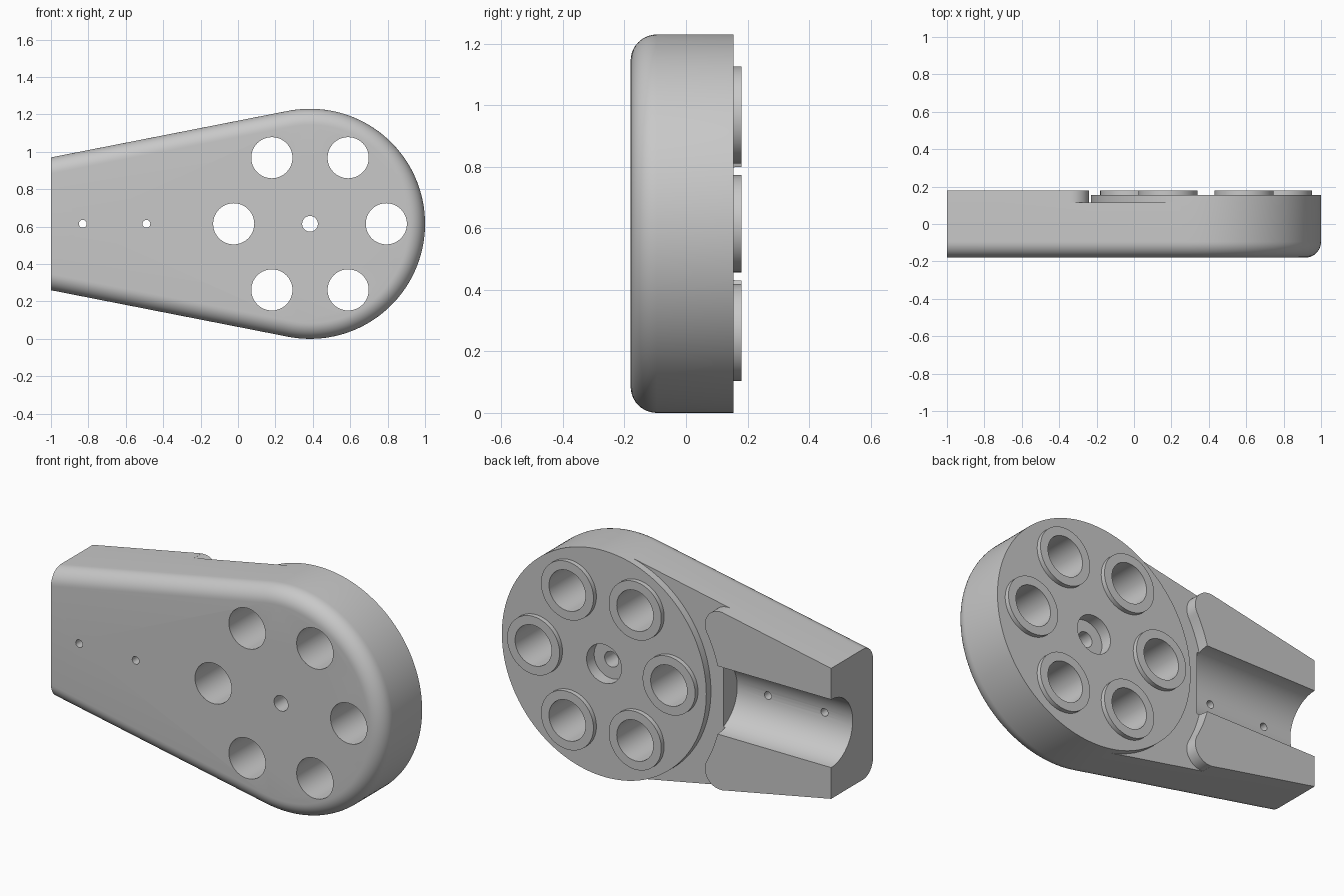
import bpy, bmesh, math
from math import sin, cos, pi, radians
from mathutils import Matrix, Vector

cube = bpy.data.objects.get("Cube")
if cube:
    bpy.data.objects.remove(cube, do_unlink=True)

CX, CZ, R = 0.385, 0.615, 0.615      # round head
TAPER = radians(11.1)                # slope of the arm sides
FRONT, BACK, HEAD_BACK, FLOOR = -0.18, 0.18, 0.155, 0.115
FILLET = 0.085

mat = bpy.data.materials.new("plain grey")
mat.use_nodes = True
grey = (0.58, 0.58, 0.58, 1)
mat.diffuse_color = grey
mat.node_tree.nodes["Principled BSDF"].inputs["Base Color"].default_value = grey


def loft(name, rings):
    """Closed solid through rings of (x, z) points, each at its own y."""
    bm = bmesh.new()
    loops = [[bm.verts.new((x, y, z)) for x, z in pts] for y, pts in rings]
    n = len(loops[0])
    for a, b in zip(loops, loops[1:]):
        for i in range(n):
            j = (i + 1) % n
            bm.faces.new((a[i], a[j], b[j], b[i]))
    bm.faces.new(loops[0])
    bm.faces.new(loops[-1])
    bmesh.ops.recalc_face_normals(bm, faces=bm.faces)
    mesh = bpy.data.meshes.new(name)
    bm.to_mesh(mesh)
    bm.free()
    mesh.materials.append(mat)
    obj = bpy.data.objects.new(name, mesh)
    bpy.context.collection.objects.link(obj)
    return obj


def arc(cx, cz, r, a0, a1, n):
    return [(cx + r * cos(a0 + (a1 - a0) * i / n), cz + r * sin(a0 + (a1 - a0) * i / n))
            for i in range(n + 1)]


def rod(name, x, z, r, y0, y1, n=48):
    pts = arc(x, z, r, 0, 2 * pi, n)[:-1]
    return loft(name, [(y0, pts), (y1, pts)])


def cut(obj, cutters):
    for c in cutters:
        m = obj.modifiers.new("cut", "BOOLEAN")
        m.operation, m.solver, m.object = "DIFFERENCE", "EXACT", c
    bpy.context.view_layer.update()
    dg = bpy.context.evaluated_depsgraph_get()
    mesh = bpy.data.meshes.new_from_object(obj.evaluated_get(dg))
    obj.modifiers.clear()
    obj.data = mesh
    for c in cutters:
        bpy.data.objects.remove(c, do_unlink=True)


def outline(inset):
    """Teardrop outline, cut straight at the arm end."""
    r = R - inset
    half = (r - (1 + CX) * sin(TAPER)) / cos(TAPER)
    a = pi / 2 + TAPER
    return [(-1, CZ - half)] + arc(CX, CZ, r, -a, a, 96) + [(-1, CZ + half)]


# Body with a rounded front rim
rings = []
for i in range(11):
    t = pi / 2 * i / 10
    rings.append((FRONT + FILLET * (1 - cos(t)), outline(FILLET * (1 - sin(t)))))
rings.append((BACK, outline(0)))
body = loft("arm_body", rings)

# Pocket around the head: concave arc with rounded arm corners
FX, FZ, FR, GAP = -0.332, 0.392, 0.092, 0.725
meet = math.atan2(FZ, FX - CX)
upper = arc(CX, 0, GAP, pi, meet, 20)
upper += arc(FX, FZ, FR, meet - pi, radians(97), 20)[1:]
upper += [(upper[-1][0], 1), (1.5, 1)]
pts = [(x, CZ + z) for x, z in upper]
pts += [(x, CZ - z) for x, z in reversed(upper[1:])]
pocket = loft("pocket", [(FLOOR, pts), (0.3, pts)])

# The raised head disc and the ring bosses are spared from the pocket
spots = [(CX + 0.408 * cos(k * pi / 3), CZ + 0.408 * sin(k * pi / 3)) for k in range(6)]
spared = [rod("disc", CX, CZ, R + 0.0006, 0, HEAD_BACK, 128)]
spared += [rod("boss", x, z, 0.158, 0.05, 0.4, 64) for x, z in spots]
cut(pocket, spared)

# Round channel along the arm
channel = rod("channel", 0, 0, 0.185, -1.3, -0.305, 64)
channel.data.transform(Matrix.Translation(Vector((0, BACK, CZ))) @ Matrix.Rotation(-pi / 2, 4, "Z"))

# Through holes and centre counterbore
holes = [rod("hole", x, z, 0.11, -0.4, 0.4) for x, z in spots]
holes += [rod("pin_hole", x, CZ, 0.021, -0.4, 0.4, 24) for x in (-0.83, -0.49)]
holes += [rod("centre_hole", CX, CZ, 0.042, -0.4, 0.4, 32),
          rod("counterbore", CX, CZ, 0.105, 0.09, 0.4)]
cut(body, [pocket, channel] + holes)

bpy.ops.object.select_all(action="DESELECT")
body.select_set(True)
bpy.context.view_layer.objects.active = body
bpy.ops.object.shade_smooth_by_angle(angle=radians(30))
